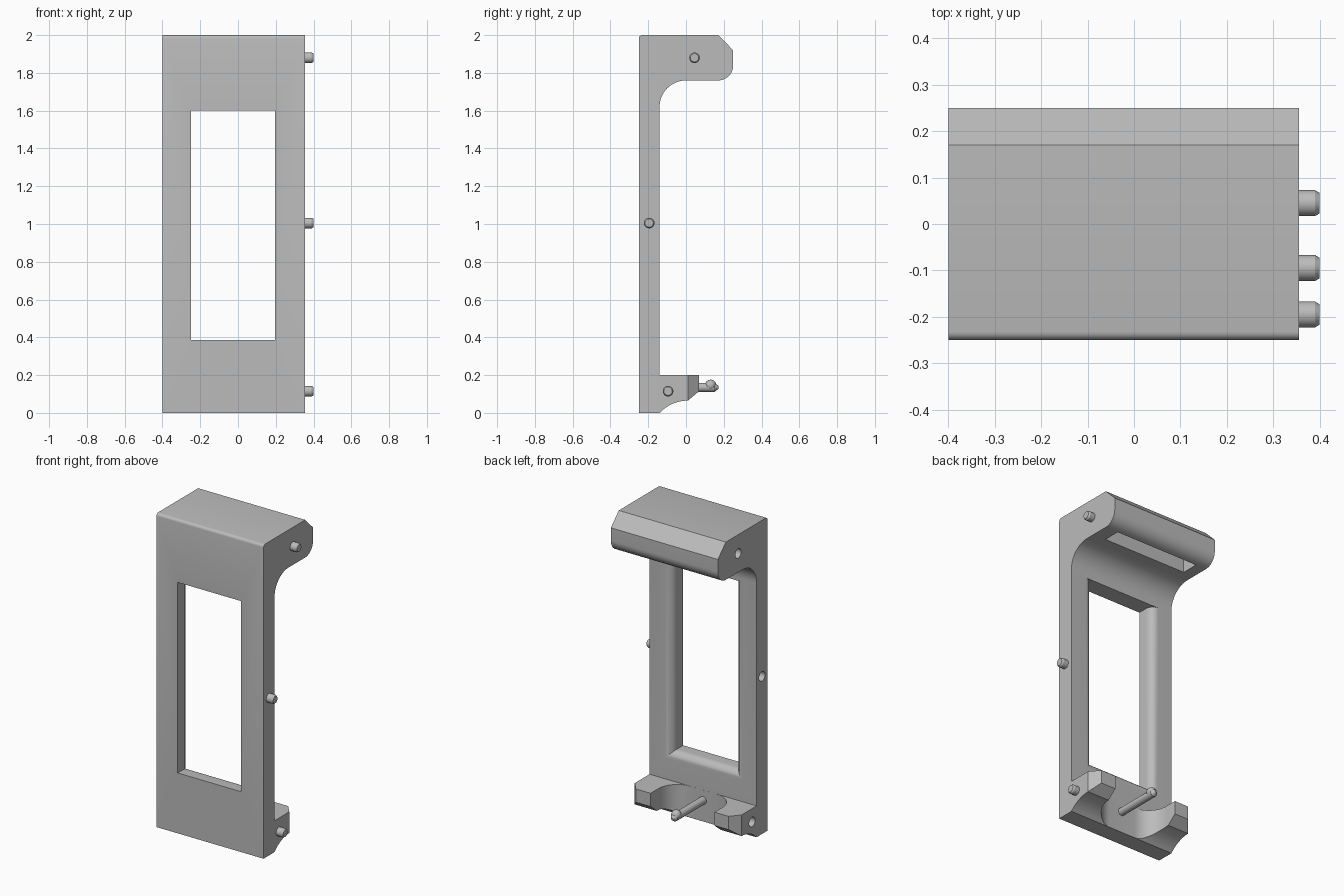
import bpy, bmesh, math
from mathutils import Matrix, Vector

cube = bpy.data.objects.get("Cube")
if cube:
    bpy.data.objects.remove(cube, do_unlink=True)

grey = bpy.data.materials.new("plain grey")
grey.use_nodes = True
tone = (0.50, 0.50, 0.50, 1)
grey.diffuse_color = tone
grey.node_tree.nodes["Principled BSDF"].inputs["Base Color"].default_value = tone

LEFT, RIGHT = 0.355, -0.40      # side faces of the frame
MID = (LEFT + RIGHT) / 2


def finish(name, bm):
    bmesh.ops.recalc_face_normals(bm, faces=bm.faces)
    mesh = bpy.data.meshes.new(name)
    bm.to_mesh(mesh)
    bm.free()
    mesh.materials.append(grey)
    ob = bpy.data.objects.new(name, mesh)
    bpy.context.collection.objects.link(ob)
    return ob


def loft(name, rings):
    """Skin a stack of equal rings and cap both ends."""
    bm = bmesh.new()
    loops = [[bm.verts.new(p) for p in ring] for ring in rings]
    for a, b in zip(loops, loops[1:]):
        for i in range(len(a)):
            j = (i + 1) % len(a)
            bm.faces.new((a[i], a[j], b[j], b[i]))
    bm.faces.new(loops[0])
    bm.faces.new(loops[-1])
    return finish(name, bm)


def arc(cx, cy, r, start, end, n=12):
    angles = [math.radians(start + (end - start) * i / n) for i in range(n + 1)]
    return [(cx + r * math.cos(a), cy + r * math.sin(a)) for a in angles]


def box(name, x0, x1, y0, y1, z0, z1):
    ring = [(x0, y0), (x1, y0), (x1, y1), (x0, y1)]
    return loft(name, [[(x, y, z) for x, y in ring] for z in (z0, z1)])


def turned(name, origin, axis, stations, n=28):
    """Round part from (distance, radius) stations along x or y."""
    rings = []
    for d, r in stations:
        pts = arc(0, 0, r, 0, 360 * (n - 1) / n, n - 1)
        rings.append([Vector(origin) + Vector((d, u, v) if axis == "x" else (u, d, v))
                      for u, v in pts])
    return loft(name, rings)


def cut(target, cutter):
    mod = target.modifiers.new("cut", "BOOLEAN")
    mod.operation, mod.solver, mod.object = "DIFFERENCE", "EXACT", cutter
    bpy.context.view_layer.objects.active = target
    bpy.ops.object.modifier_apply(modifier=mod.name)
    bpy.data.objects.remove(cutter, do_unlink=True)


# Frame: side profile (y, z) of plate, top overhang and foot
profile = [(-0.25, 0), (-0.14, 0)]
profile += arc(0.01, -0.14, 0.205, 137, 90, 8)
profile += [(0.07, 0.115), (0.07, 0.2), (-0.14, 0.2)]
profile += arc(0, 1.62, 0.14, 180, 90)
profile += arc(0.17, 1.84, 0.08, -90, 0)
profile += [(0.25, 1.92), (0.17, 2)]
profile += arc(-0.232, 1.982, 0.018, 90, 180, 4)
frame = loft("frame", [[(x, y, z) for y, z in profile] for x in (RIGHT, LEFT)])

# Window, its rear edges rounded outwards
levels = [(-0.3, 0)] + [(-0.19 + u, 0.05 - v) for u, v in arc(0, 0, 0.05, 90, 0, 10)]
levels.append((-0.02, 0.05))
cut(frame, loft("window_cutter", [
    [(-0.25 - d, y, 0.385 - d), (0.195 + d, y, 0.385 - d),
     (0.195 + d, y, 1.6), (-0.25 - d, y, 1.6)] for y, d in levels]))

# Gap between the feet with rounded inner corners
gap = [(-0.25, 0.2)] + arc(-0.12, -0.0095, 0.13, 180, 270)
gap += arc(0.07, -0.0095, 0.13, 270, 360) + [(0.2, 0.2)]
cut(frame, loft("gap_cutter", [[(x, y, z) for x, y in gap] for z in (-0.1, 0.3)]))

# Chamfered outer corners of the feet
for edge, side in ((LEFT, 1), (RIGHT, -1)):
    wedge = [(edge, 0.01), (edge - side * 0.05, 0.07), (edge - side * 0.05, 0.2),
             (edge + side * 0.1, 0.2), (edge + side * 0.1, -0.11)]
    cut(frame, loft("corner_cutter", [[(x, y, z) for x, y in wedge] for z in (-0.1, 0.3)]))

# Slot under the overhang
cut(frame, box("slot_cutter", -0.325, 0.265, 0.06, 0.17, 1.7, 1.88))

# Side pegs and the matching sockets on the other side
for label, y, z in (("top", 0.045, 1.88), ("middle", -0.195, 1.005), ("bottom", -0.095, 0.115)):
    turned(label + "_peg", (LEFT, y, z), "x",
           [(-0.02, 0.028), (0.035, 0.028), (0.045, 0.022)])
    cut(frame, turned("socket_cutter", (RIGHT, y, z), "x", [(-0.05, 0.03), (0.055, 0.03)]))

# Latch pin between the feet
turned("latch_pin", (MID, 0, 0.135), "y", [(-0.16, 0.024), (0.15, 0.024), (0.173, 0.008)])
bm = bmesh.new()
bmesh.ops.create_uvsphere(bm, u_segments=24, v_segments=12, radius=0.03,
                          matrix=Matrix.Translation((MID, 0.13, 0.146)))
finish("latch_knob", bm)

# Smooth the curved surfaces, keep the corners sharp
for ob in bpy.context.scene.objects:
    if ob.type == "MESH":
        ob.select_set(True)
        bpy.context.view_layer.objects.active = ob
bpy.ops.object.shade_smooth_by_angle(angle=math.radians(25))
